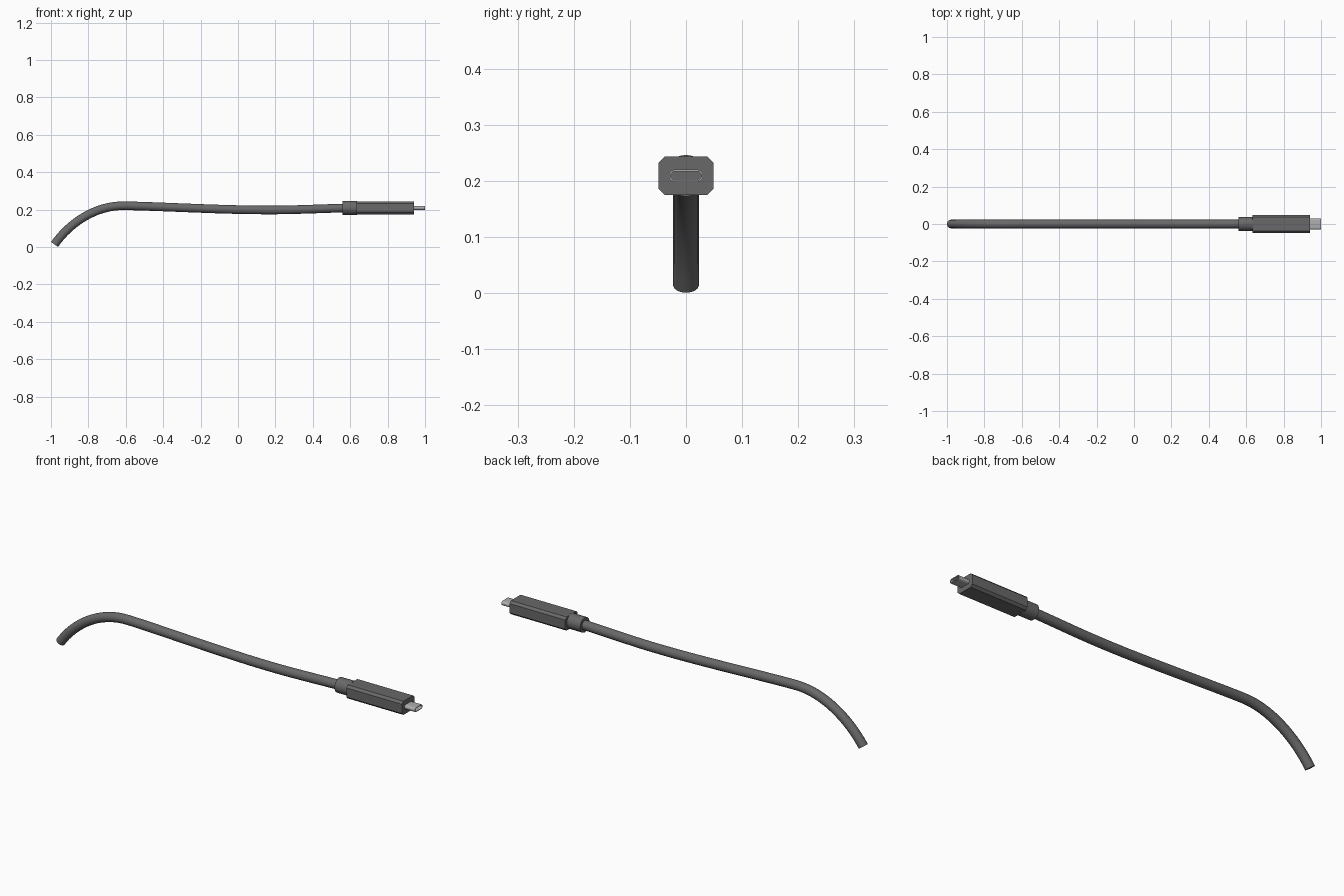
import bpy, bmesh, math
from mathutils import Vector

if "Cube" in bpy.data.objects:
    bpy.data.objects.remove(bpy.data.objects["Cube"])

ZC = 0.209  # height of the plug axis


def material(name, v):
    m = bpy.data.materials.new(name)
    m.diffuse_color = (v, v, v, 1)
    m.use_nodes = True
    m.node_tree.nodes["Principled BSDF"].inputs["Base Color"].default_value = m.diffuse_color
    return m


rubber = material("dark_rubber", 0.14)
metal = material("metal", 0.42)


def finish(obj, mat, smooth=True):
    obj.data.materials.append(mat)
    bpy.ops.object.select_all(action='DESELECT')
    obj.select_set(True)
    bpy.context.view_layer.objects.active = obj
    if smooth:
        bpy.ops.object.shade_smooth_by_angle(angle=math.radians(35))


def prism(name, profile, x0, x1, mat, inner=None, smooth=True):
    """Extrude a (y, z) outline along x; an inner outline makes it an open tube."""
    bm = bmesh.new()
    ring = lambda pts, x: [bm.verts.new((x, y, ZC + z)) for y, z in pts]
    n = len(profile)
    a, b = ring(profile, x0), ring(profile, x1)

    def bridge(p, q):
        for i in range(n):
            j = (i + 1) % n
            bm.faces.new((p[i], p[j], q[j], q[i]))

    bridge(a, b)
    if inner:
        c, d = ring(inner, x0), ring(inner, x1)
        bridge(b, d)
        bridge(d, c)
        bridge(c, a)
    else:
        bm.faces.new(a)
        bm.faces.new(b)
    bmesh.ops.recalc_face_normals(bm, faces=bm.faces)
    me = bpy.data.meshes.new(name)
    bm.to_mesh(me)
    bm.free()
    obj = bpy.data.objects.new(name, me)
    bpy.context.collection.objects.link(obj)
    finish(obj, mat, smooth)
    return obj


def stadium(half_w, r, steps=10):
    pts = []
    for side in (1, -1):
        for i in range(steps + 1):
            t = -math.pi / 2 + math.pi * i / steps
            pts.append((side * (half_w - r + r * math.cos(t)), side * r * math.sin(t)))
    return pts


def circle(r, n=32):
    return [(r * math.cos(2 * math.pi * i / n), r * math.sin(2 * math.pi * i / n)) for i in range(n)]


# cable: bezier path (left handle, point, right handle) in the xz plane
path = [((-1.06, -0.1), (-0.981, 0.0137), (-0.90, 0.130)),
        ((-0.76, 0.223), (-0.61, 0.2205), (-0.45, 0.219)),
        ((-0.10, 0.198), (0.15, 0.198), (0.30, 0.197)),
        ((0.45, 0.206), (0.60, 0.209), (0.7, 0.209))]
cu = bpy.data.curves.new("cable", 'CURVE')
cu.dimensions = '3D'
cu.resolution_u = 16
cu.bevel_depth = 0.023
cu.bevel_resolution = 6
cu.use_fill_caps = True
sp = cu.splines.new('BEZIER')
sp.bezier_points.add(len(path) - 1)
for bp, (l, c, r) in zip(sp.bezier_points, path):
    bp.handle_left_type = bp.handle_right_type = 'FREE'
    bp.co, bp.handle_left, bp.handle_right = [Vector((p[0], 0, p[1])) for p in (c, l, r)]
cable = bpy.data.objects.new("cable", cu)
bpy.context.collection.objects.link(cable)
cable.select_set(True)
bpy.context.view_layer.objects.active = cable
bpy.ops.object.convert(target='MESH')
cable = bpy.context.view_layer.objects.active
# weld the end caps to the tube
bm = bmesh.new()
bm.from_mesh(cable.data)
bmesh.ops.remove_doubles(bm, verts=bm.verts, dist=1e-5)
bmesh.ops.recalc_face_normals(bm, faces=bm.faces)
bm.to_mesh(cable.data)
bm.free()
finish(cable, rubber)

# strain relief collar
prism("strain_relief", circle(0.037), 0.56, 0.636, rubber)

# plug housing: block with chamfered long edges
W, H, C = 0.049, 0.034, 0.011
housing = [(W, -H + C), (W, H - C), (W - C, H), (-W + C, H),
           (-W, H - C), (-W, -H + C), (-W + C, -H), (W - C, -H)]
prism("plug_housing", housing, 0.634, 0.942, rubber, smooth=False)

# hollow metal plug tip
prism("plug_tip", stadium(0.0305, 0.011), 0.938, 1.0, metal, inner=stadium(0.0275, 0.008))
